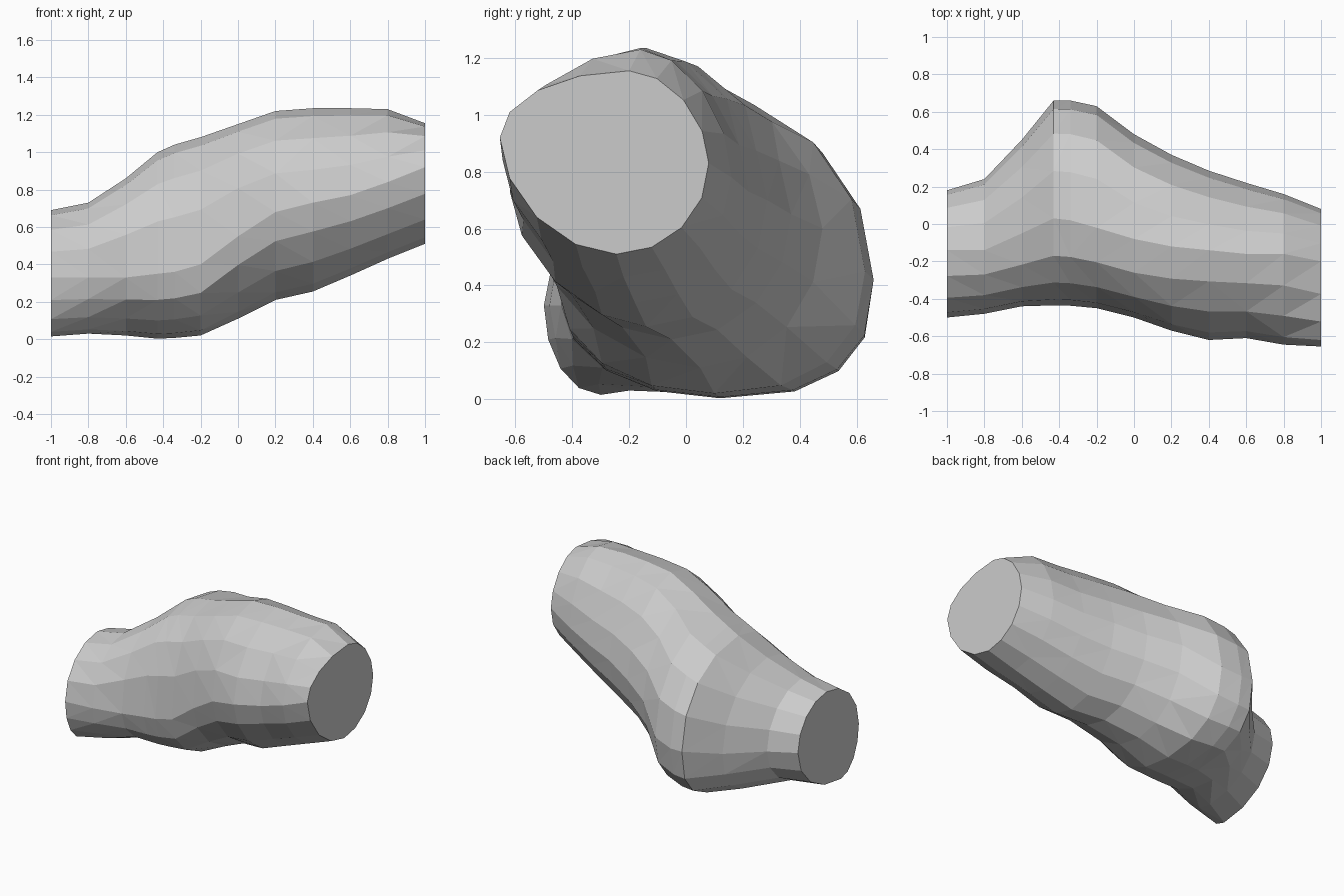
import bpy, bmesh, math

if "Cube" in bpy.data.objects:
    bpy.data.objects.remove(bpy.data.objects["Cube"])

# Cross-sections along x: (front-back and low-high extremes, then corner roundness)
# x, y_min, its z, y_max, its z, z_min, its y, z_max, its y,
# roundness of top-back and low-front corners, roundness of low-back corner
SECTIONS = [
    (-1.0, -.50, .33, .18, .38, .015, -.30, .69, -.14, 1.0, 1.0),
    (-0.8, -.48, .33, .24, .36, .030, -.20, .73, -.14, 1.0, 1.0),
    (-0.6, -.44, .33, .45, .37, .020, .06, .86, -.05, 1.0, .85),
    (-0.43, -.435, .35, .66, .42, .003, .12, 1.0, .03, .95, .75),
    (-0.34, -.437, .36, .66, .42, .007, .12, 1.04, .02, .95, .78),
    (-0.2, -.45, .40, .63, .45, .020, .10, 1.08, -.02, .95, .85),
    (0.0, -.50, .55, .48, .60, .110, .05, 1.15, -.08, 1.1, 1.0),
    (0.2, -.57, .68, .37, .65, .210, -.05, 1.22, -.12, 1.15, 1.0),
    (0.4, -.62, .73, .285, .70, .255, -.14, 1.235, -.14, 1.17, 1.0),
    (0.6, -.61, .77, .22, .73, .340, -.18, 1.235, -.16, 1.17, 1.0),
    (0.8, -.645, .84, .16, .78, .430, -.22, 1.23, -.16, 1.12, 1.0),
    (1.0, -.655, .92, .08, .83, .510, -.245, 1.155, -.20, 1.1, 1.0),
]
STEPS = 4  # facets per quarter


def section_points(x, y0, zy0, y1, zy1, z0, yz0, z1, yz1, diag, corner):
    """Closed outline made of four quarter arcs joining the extremes."""
    back, top, front, low = (y1, zy1), (yz1, z1), (y0, zy0), (yz0, z0)
    # the front shoulder is fuller over the bulge, slimmer along the neck
    shoulder = .88 if -.7 < x < .1 else 1.1 if .3 < x < .9 else 1.0
    pts = []
    # each arc: start, end, True when the start is a side extreme, exponent
    for a, b, side, p in ((back, top, True, diag), (top, front, False, shoulder),
                          (front, low, True, diag), (low, back, False, corner)):
        for i in range(STEPS):
            t = math.pi / 2 * i / STEPS
            s = math.sin(t) ** p
            c = math.cos(t) ** p
            if side:   # centre lies under the end, level with the start
                cy, cz = b[0], a[1]
                pts.append((x, cy + (a[0] - cy) * c, cz + (b[1] - cz) * s))
            else:
                cy, cz = a[0], b[1]
                pts.append((x, cy + (b[0] - cy) * s, cz + (a[1] - cz) * c))
    return pts


# Faceted body lofted through the sections, with flat ends
bm = bmesh.new()
rings = [[bm.verts.new(p) for p in section_points(*s)] for s in SECTIONS]
for r0, r1 in zip(rings, rings[1:]):
    n = len(r0)
    for i in range(n):
        j = (i + 1) % n
        bm.faces.new((r0[i], r0[j], r1[j], r1[i]))
bmesh.ops.triangulate(bm, faces=bm.faces[:])
bm.faces.new(rings[0])
bm.faces.new(rings[-1])
bmesh.ops.recalc_face_normals(bm, faces=bm.faces[:])

mesh = bpy.data.meshes.new("faceted_body")
bm.to_mesh(mesh)
bm.free()
body = bpy.data.objects.new("faceted_body", mesh)
bpy.context.collection.objects.link(body)
